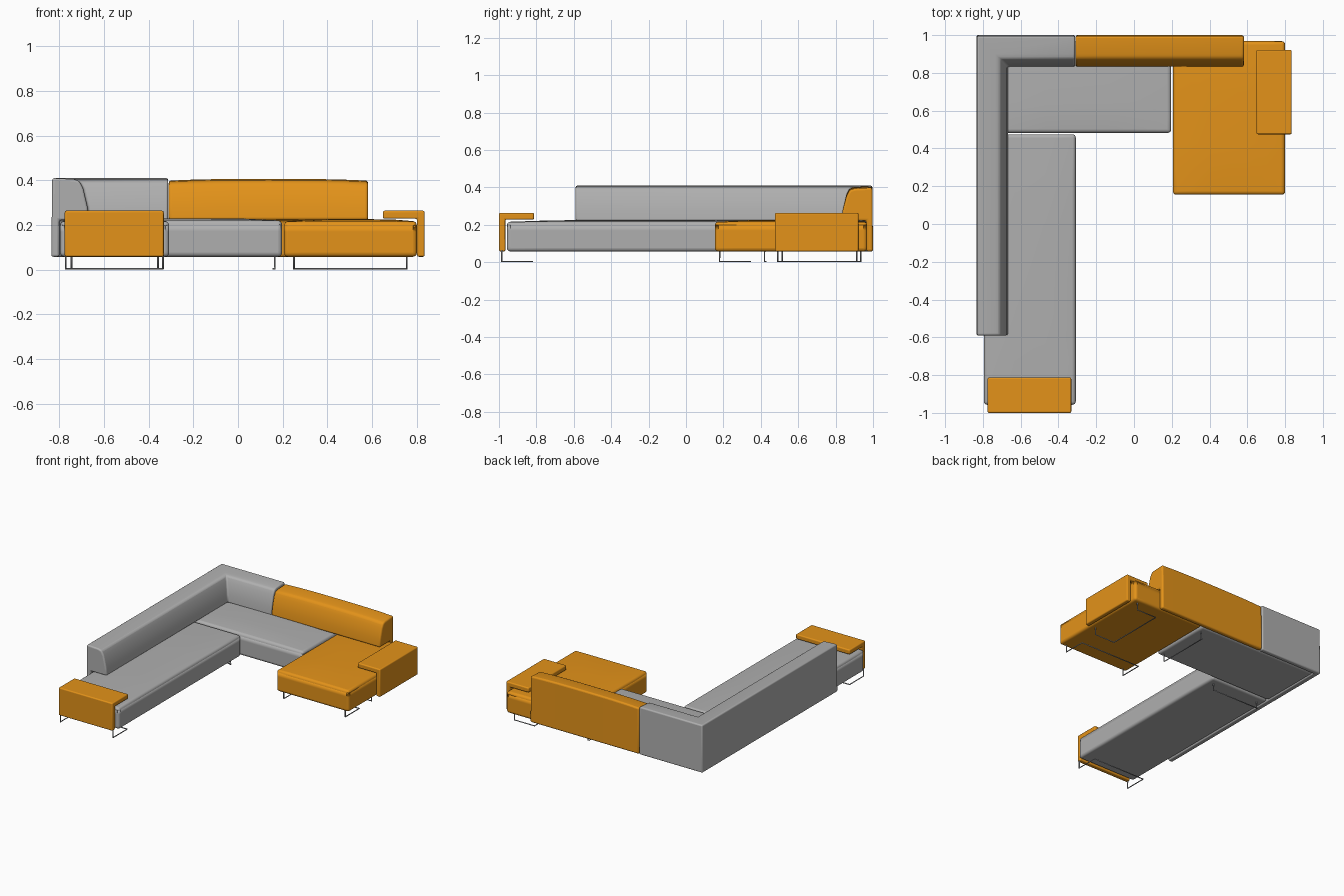
import bpy, bmesh
from mathutils import Vector

cube = bpy.data.objects.get("Cube")
if cube:
    bpy.data.objects.remove(cube)


def material(name, color):
    m = bpy.data.materials.new(name)
    m.use_nodes = True
    m.diffuse_color = (*color, 1)
    m.node_tree.nodes["Principled BSDF"].inputs["Base Color"].default_value = (*color, 1)
    return m


ORANGE = material("orange fabric", (0.77, 0.29, 0.01))
GREY = material("grey fabric", (0.43, 0.43, 0.43))
METAL = material("steel", (0.42, 0.43, 0.45))


def finish(name, bm, mat, bevel):
    bmesh.ops.recalc_face_normals(bm, faces=bm.faces)
    me = bpy.data.meshes.new(name)
    bm.to_mesh(me)
    bm.free()
    ob = bpy.data.objects.new(name, me)
    bpy.context.collection.objects.link(ob)
    me.materials.append(mat)
    mod = ob.modifiers.new("soft edges", "BEVEL")
    mod.width, mod.segments, mod.limit_method = bevel, 4, "ANGLE"
    mod.angle_limit = 0.6
    bpy.ops.object.select_all(action="DESELECT")
    ob.select_set(True)
    bpy.context.view_layer.objects.active = ob
    bpy.ops.object.shade_smooth_by_angle(angle=0.6)


def cushion(name, x, y, z, mat, bevel=0.022, crown=0.01):
    """Box with a gently domed top and softened edges."""
    bm = bmesh.new()
    bmesh.ops.create_cube(bm, size=1)
    bmesh.ops.subdivide_edges(bm, edges=bm.edges, cuts=5, use_grid_fill=True)
    for v in bm.verts:
        u, w, t = v.co * 2
        dome = crown * ((1 - u ** 4) * (1 - w ** 4) - 1) if t > 0.99 else 0
        v.co = ((x[0] + x[1]) / 2 + u * (x[1] - x[0]) / 2,
                (y[0] + y[1]) / 2 + w * (y[1] - y[0]) / 2,
                (z[0] + z[1]) / 2 + t * (z[1] - z[0]) / 2 + dome)
    finish(name, bm, mat, bevel)


def sweep(name, rings, mat, bevel):
    """Skin matching cross-section rings and cap both ends."""
    bm = bmesh.new()
    loops = [[bm.verts.new(p) for p in ring] for ring in rings]
    n = len(loops[0])
    for a, b in zip(loops, loops[1:]):
        for i in range(n):
            j = (i + 1) % n
            bm.faces.new((a[i], a[j], b[j], b[i]))
    bm.faces.new(loops[0])
    bm.faces.new(loops[-1])
    finish(name, bm, mat, bevel)


# Seats
BASE = 0.058
cushion("long_seat", (-0.795, -0.308), (-0.957, 0.475), (BASE, 0.226), GREY)
cushion("corner_seat", (-0.795, 0.197), (0.482, 0.967), (BASE, 0.23), GREY)
cushion("chaise_seat", (0.206, 0.8), (0.155, 0.968), (BASE, 0.226), ORANGE)

# Backrests: distance in from the outer face, and height
profile = [(0, BASE), (0.036, BASE), (0.036, 0.222), (0.168, 0.222),
           (0.162, 0.28), (0.142, 0.365), (0.125, 0.397), (0.1, 0.405), (0.004, 0.41)]
L, B = -0.835, 1.0
sweep("corner_backrest", [
    [(L + d, -0.59, h) for d, h in profile],
    [(L + d, B - d, h) for d, h in profile],
    [(-0.312, B - d, h) for d, h in profile]], GREY, 0.01)
x0, x1 = -0.31, 0.582
rings = []
for i in range(9):
    t = i / 8
    sag = 0.003 + 0.008 * abs(2 * t - 1) ** 3
    rings.append([(x0 + (x1 - x0) * t, B - d, h - (sag if h > 0.3 else 0)) for d, h in profile])
sweep("orange_backrest", rings, ORANGE, 0.012)


# Armrests: folded panel, an upside-down L in section
def armrest(name, place, a, b):
    section = [(0, BASE), (0.034, BASE), (0.034, 0.228), (0.187, 0.228),
               (0.187, 0.264), (0, 0.264)]
    sweep(name, [[place(d, s, h) for d, h in section] for s in (a, b)], ORANGE, 0.008)


armrest("front_armrest", lambda d, s, h: (s, d - 1.0, h), -0.775, -0.332)
armrest("side_armrest", lambda d, s, h: (0.835 - d, s, h), 0.475, 0.922)

# Sled legs: two posts, two floor runners and a cross bar
TOP, FLOOR = 0.07, 0.004


def sled(name, p, q, run):
    p, q, run = Vector(p), Vector(q), Vector(run)
    pts = [(p, TOP), (p, FLOOR), (p + run, FLOOR), (q + run, FLOOR), (q, FLOOR), (q, TOP)]
    cu = bpy.data.curves.new(name, "CURVE")
    cu.dimensions = "3D"
    cu.bevel_depth, cu.bevel_resolution, cu.use_fill_caps = 0.004, 2, True
    s = cu.splines.new("POLY")
    s.points.add(len(pts) - 1)
    for point, (v, h) in zip(s.points, pts):
        point.co = (v.x, v.y, h, 1)
    cu.materials.append(METAL)
    bpy.context.collection.objects.link(bpy.data.objects.new(name, cu))


sled("front_sled_leg", (-0.77, -0.985), (-0.336, -0.985), (0, 0.165))
sled("chaise_front_sled_leg", (0.25, 0.18), (0.755, 0.18), (0, 0.165))
sled("chaise_rear_sled_leg", (0.755, 0.49), (0.755, 0.935), (-0.165, 0))
sled("long_seat_rear_leg", (-0.745, 0.42), (-0.358, 0.42), (0, 0.008))
sled("corner_seat_leg", (0.165, 0.515), (0.165, 0.912), (-0.008, 0))
